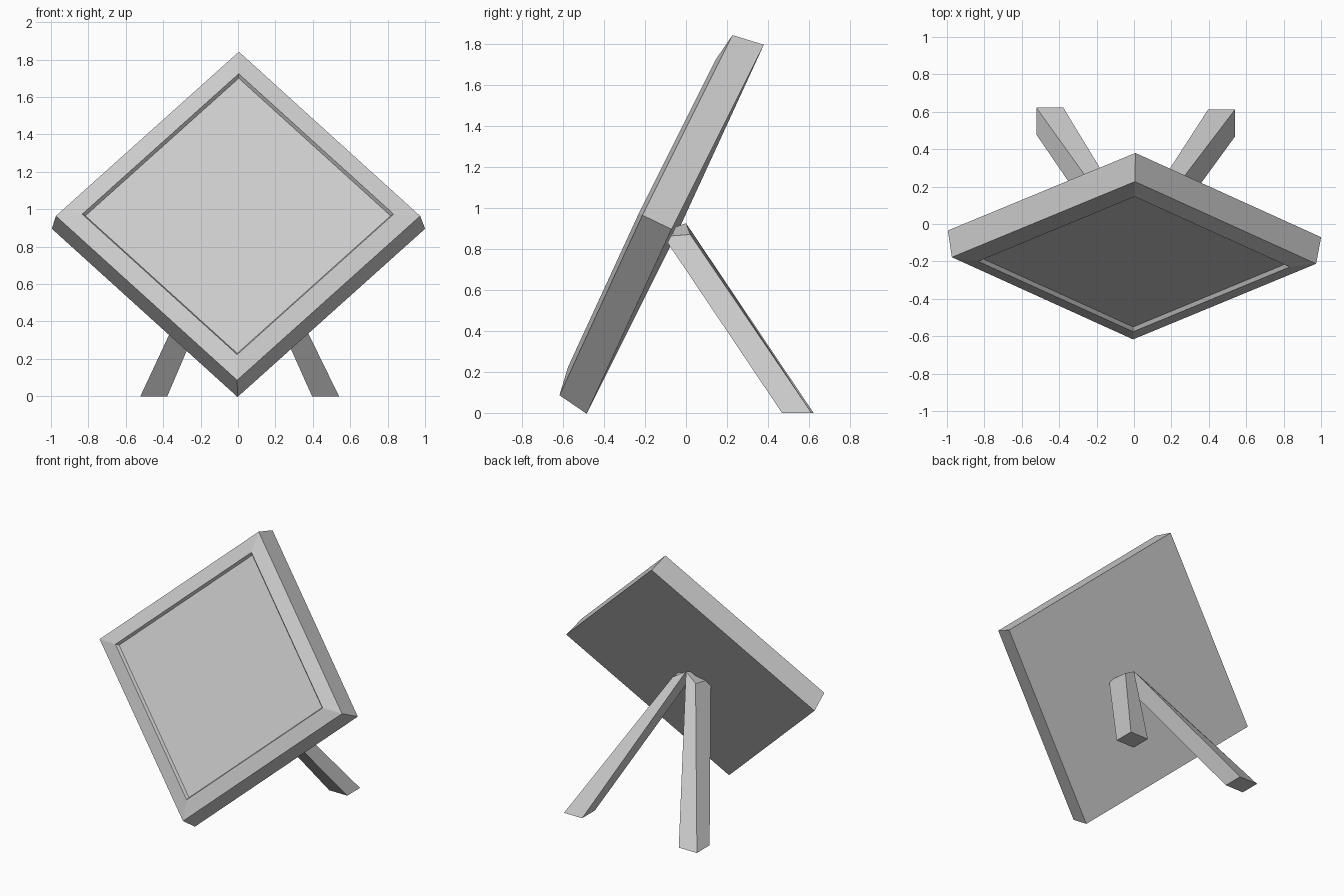
import bpy
import bmesh
from mathutils import Vector

cube = bpy.data.objects.get("Cube")
if cube:
    bpy.data.objects.remove(cube, do_unlink=True)

GREY = (0.6, 0.6, 0.6, 1)
mat = bpy.data.materials.new("plain grey")
mat.use_nodes = True
mat.diffuse_color = GREY
mat.node_tree.nodes["Principled BSDF"].inputs["Base Color"].default_value = GREY


def loft(name, rings):
    """Join four-cornered rings into a closed flat-shaded solid."""
    bm = bmesh.new()
    loops = [[bm.verts.new(p) for p in ring] for ring in rings]
    for a, b in zip(loops, loops[1:]):
        for i in range(4):
            j = (i + 1) % 4
            bm.faces.new((a[i], a[j], b[j], b[i]))
    bm.faces.new(loops[0][::-1])
    bm.faces.new(loops[-1])
    bmesh.ops.recalc_face_normals(bm, faces=bm.faces)
    mesh = bpy.data.meshes.new(name)
    bm.to_mesh(mesh)
    bm.free()
    mesh.materials.append(mat)
    obj = bpy.data.objects.new(name, mesh)
    bpy.context.collection.objects.link(obj)
    return obj


# Leaning diamond board: back edge, front edge, raised ridge, recessed panel
centre = Vector((0, -0.195, 0.964))
right = Vector((1, -0.018, 0)).normalized()
up = Vector((0.005, 0.433, 0.901)).normalized()
front = right.cross(up)
profile = [(0.998, -0.158), (0.974, 0), (0.833, 0.022), (0.816, 0.002)]
loft("board", [
    [centre + front * depth + d * size for d in (right, up, -right, -up)]
    for size, depth in profile
])

# Splayed rear legs, cut flat at the floor and meeting behind the board
HALF = 0.072
for name, side, fx, fy in (("left_leg", 1, 0.468, 0.54), ("right_leg", -1, 0.45, 0.55)):
    foot = [(side * (fx + sx * HALF), fy + sy * HALF, 0)
            for sx, sy in ((-1, -1), (1, -1), (1, 1), (-1, 1))]
    top = [(0, -0.11, 0.885), (side * 0.12, -0.11, 0.86),
           (side * 0.09, 0.02, 0.87), (0, 0, 0.925)]
    loft(name, [foot, top])
